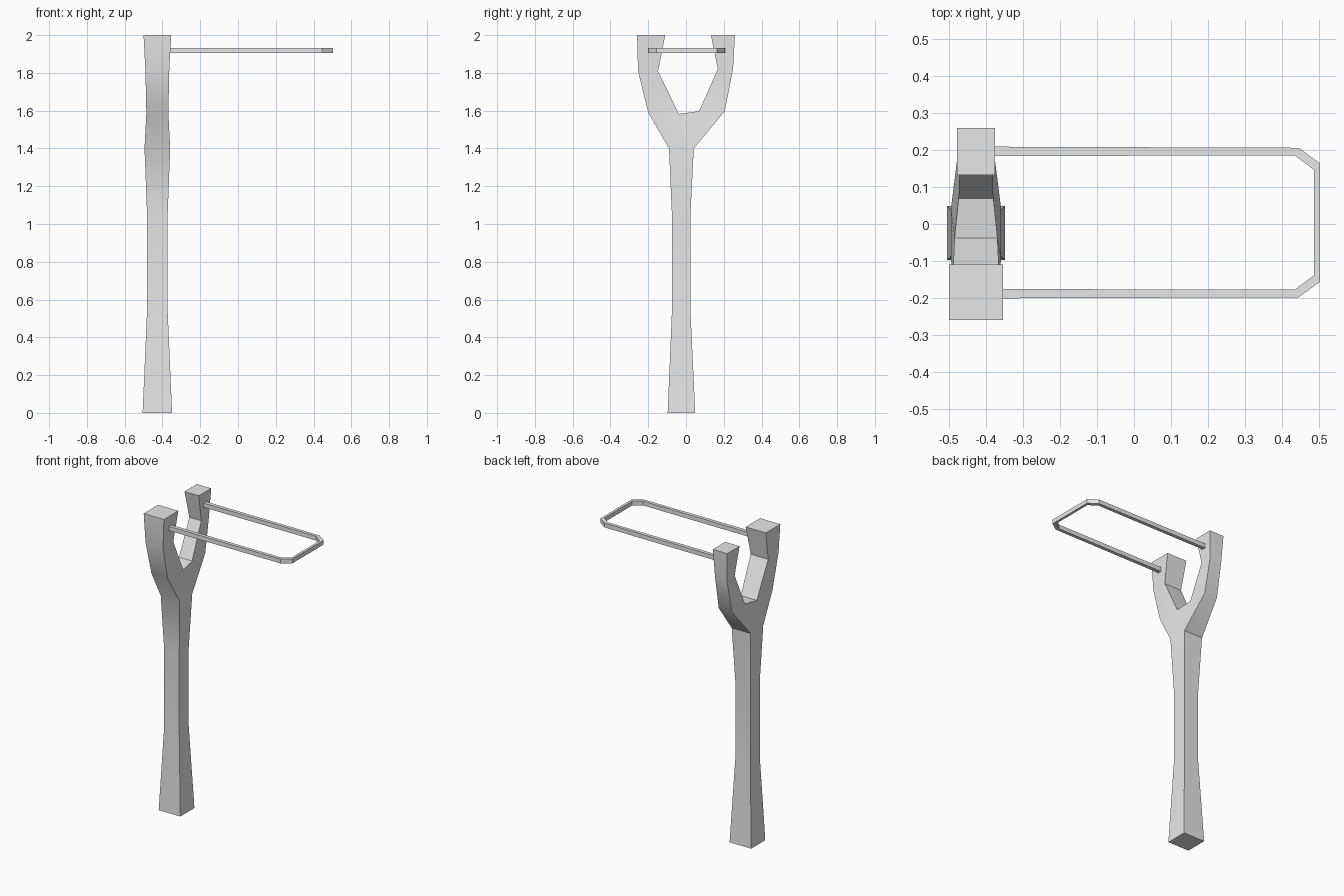
import bpy, bmesh, math

cube = bpy.data.objects.get("Cube")
if cube:
    bpy.data.objects.remove(cube, do_unlink=True)


def make_material(name, rgb):
    mat = bpy.data.materials.new(name)
    mat.use_nodes = True
    colour = (*rgb, 1.0)
    mat.diffuse_color = colour
    mat.node_tree.nodes["Principled BSDF"].inputs["Base Color"].default_value = colour
    return mat


def slab(name, cells, near, far, mat, smooth_angle):
    """Two matching skins of cells, joined by walls along every open edge."""
    bm = bmesh.new()
    a = [bm.verts.new(p) for p in near]
    b = [bm.verts.new(p) for p in far]
    edges = [(c[i], c[(i + 1) % len(c)]) for c in cells for i in range(len(c))]
    for c in cells:
        bm.faces.new([a[i] for i in c])
        bm.faces.new([b[i] for i in reversed(c)])
    for i, j in edges:
        if (j, i) not in edges:
            bm.faces.new([a[j], a[i], b[i], b[j]])
    bmesh.ops.recalc_face_normals(bm, faces=bm.faces)
    mesh = bpy.data.meshes.new(name)
    bm.to_mesh(mesh)
    bm.free()
    mesh.materials.append(mat)
    obj = bpy.data.objects.new(name, mesh)
    bpy.context.collection.objects.link(obj)
    bpy.ops.object.select_all(action="DESELECT")
    obj.select_set(True)
    bpy.context.view_layer.objects.active = obj
    bpy.ops.object.shade_smooth_by_angle(angle=math.radians(smooth_angle))
    return obj


grey = make_material("plain grey", (0.8, 0.8, 0.8))

# Forked handle: side outline points as (y, z, half thickness in x)
outline = [
    (-.097, 0, .078), (.049, 0, .078),            # foot
    (-.074, .55, .054), (.023, .55, .054),        # grip bottom
    (-.074, 1.04, .054), (.023, 1.04, .054),      # grip top
    (-.09, 1.4, .068), (.041, 1.4, .068),         # neck
    (-.2, 1.59, .058), (-.038, 1.583, .058),      # front branch root
    (.069, 1.597, .047), (.205, 1.597, .047),     # back branch root
    (-.254, 1.81, .063), (-.148, 1.81, .063),     # front branch bend
    (.169, 1.82, .043), (.249, 1.82, .043),       # back branch bend
    (-.259, 2, .073), (-.11, 2, .073),            # front tip
    (.132, 2, .052), (.259, 2, .052),             # back tip
]
handle_cells = [
    (0, 1, 3, 2), (2, 3, 5, 4), (4, 5, 7, 6),
    (6, 9, 8), (6, 7, 10, 9), (7, 11, 10),
    (8, 9, 13, 12), (10, 11, 15, 14), (12, 13, 17, 16), (14, 15, 19, 18),
]
centre_x = -.427
slab("forked_handle", handle_cells,
     [(centre_x + h, y, z) for y, z, h in outline],
     [(centre_x - h, y, z) for y, z, h in outline], grey, 35)

# Elastic band: outer and inner path on one side, mirrored to the other
outer = [(-.4, .205), (.445, .202), (.503, .16)]
inner = [(-.4, .18), (.435, .181), (.487, .142)]


def both_sides(path):
    return path + [(x, -y) for x, y in reversed(path)]


ring = both_sides(outer) + both_sides(inner)
n = len(ring) // 2
band_cells = [(i, i + 1, n + i + 1, n + i) for i in range(n - 1)]
slab("elastic_band", band_cells,
     [(x, y + .004, 1.932) for x, y in ring],
     [(x, y + .004, 1.904) for x, y in ring], grey, 30)
